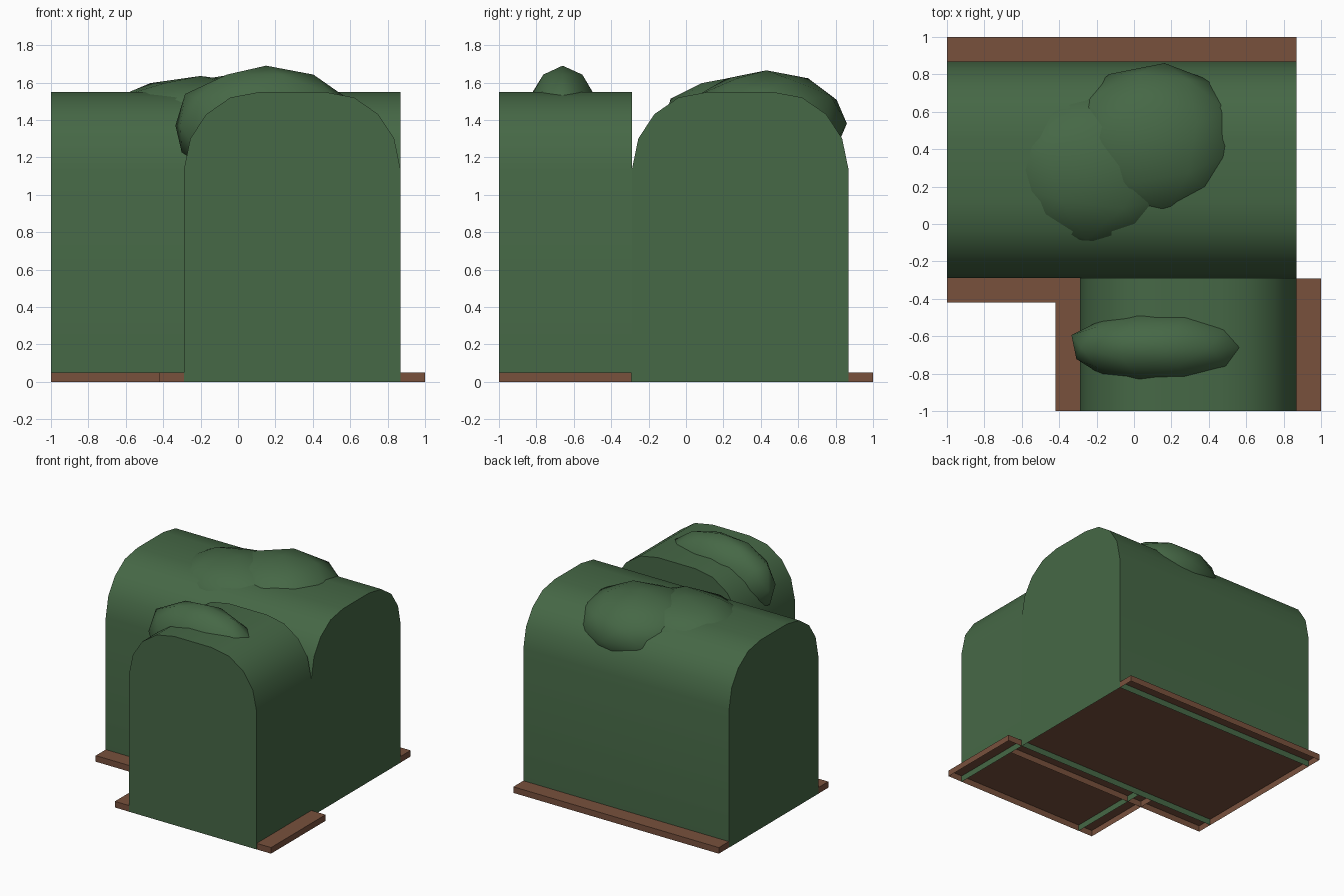
import bpy, bmesh, math, random
from mathutils import Vector

if "Cube" in bpy.data.objects:
    bpy.data.objects.remove(bpy.data.objects["Cube"])

random.seed(4)


def material(name, rgb):
    m = bpy.data.materials.new(name)
    m.diffuse_color = (*rgb, 1)
    m.use_nodes = True
    m.node_tree.nodes["Principled BSDF"].inputs["Base Color"].default_value = m.diffuse_color
    return m


LEAF = material("leaf green", (0.061, 0.138, 0.061))
SOIL = material("soil brown", (0.188, 0.082, 0.046))


def finish(bm, name, mat):
    bmesh.ops.recalc_face_normals(bm, faces=bm.faces)
    me = bpy.data.meshes.new(name)
    bm.to_mesh(me)
    bm.free()
    me.materials.append(mat)
    ob = bpy.data.objects.new(name, me)
    bpy.context.collection.objects.link(ob)
    return ob


def smooth(ob, degrees):
    bpy.ops.object.select_all(action='DESELECT')
    ob.select_set(True)
    bpy.context.view_layer.objects.active = ob
    bpy.ops.object.shade_smooth_by_angle(angle=math.radians(degrees))


# Rounded hedge cross-section: half of it, mirrored about the centre 0.29
HALF = [(0.58, 0), (0.58, 1.13), (0.545, 1.30), (0.46, 1.43), (0.33, 1.52), (0.17, 1.55)]
PROFILE = [(0.29 + a, z) for a, z in HALF] + [(0.29 - a, z) for a, z in reversed(HALF)]


def hedge(name, start, end, place):
    """Extruded arch with closed ends and an open bottom."""
    bm = bmesh.new()
    rings = [[bm.verts.new(place(a, t, z)) for a, z in PROFILE] for t in (start, end)]
    for ring in rings:
        bm.faces.new(ring)
    for i in range(len(PROFILE) - 1):
        bm.faces.new((rings[0][i], rings[0][i + 1], rings[1][i + 1], rings[1][i]))
    smooth(finish(bm, name, LEAF), 32)


hedge("long_hedge", -1, 0.87, lambda a, t, z: (t, a, z))
hedge("short_hedge", -1, -0.29, lambda a, t, z: (a, t, z))


def soil_bed(name, x0, x1, y0, y1):
    """Thin tray of soil, open underneath."""
    bm = bmesh.new()
    low, top = [[bm.verts.new((x, y, z)) for x, y in
                 ((x0, y0), (x1, y0), (x1, y1), (x0, y1))] for z in (0, 0.05)]
    bm.faces.new(top)
    for i in range(4):
        j = (i + 1) % 4
        bm.faces.new((low[i], low[j], top[j], top[i]))
    finish(bm, name, SOIL)


# Bed ends sit a hair inside the hedge ends
soil_bed("long_soil_bed", -0.999, 0.869, -0.42, 1)
soil_bed("short_soil_bed", -0.42, 1, -0.999, -0.291)


def tuft(name, centre, radii, turn):
    """Lumpy squashed ball of leaves."""
    bm = bmesh.new()
    bmesh.ops.create_icosphere(bm, subdivisions=2, radius=1)
    c, s = math.cos(turn), math.sin(turn)
    for v in bm.verts:
        p = v.co * random.uniform(0.98, 1.04)
        p = Vector((c * p.x - s * p.y, s * p.x + c * p.y, v.co.z))
        v.co = Vector(centre) + Vector([a * r for a, r in zip(p, radii)])
    smooth(finish(bm, name, LEAF), 80)


tuft("large_tuft", (0.10, 0.43, 1.38), (0.49, 0.43, 0.285), 0.5)
tuft("side_tuft", (-0.20, 0.29, 1.38), (0.54, 0.43, 0.255), 0.2)
tuft("front_tuft", (0.15, -0.66, 1.37), (0.49, 0.205, 0.32), 0.0)
